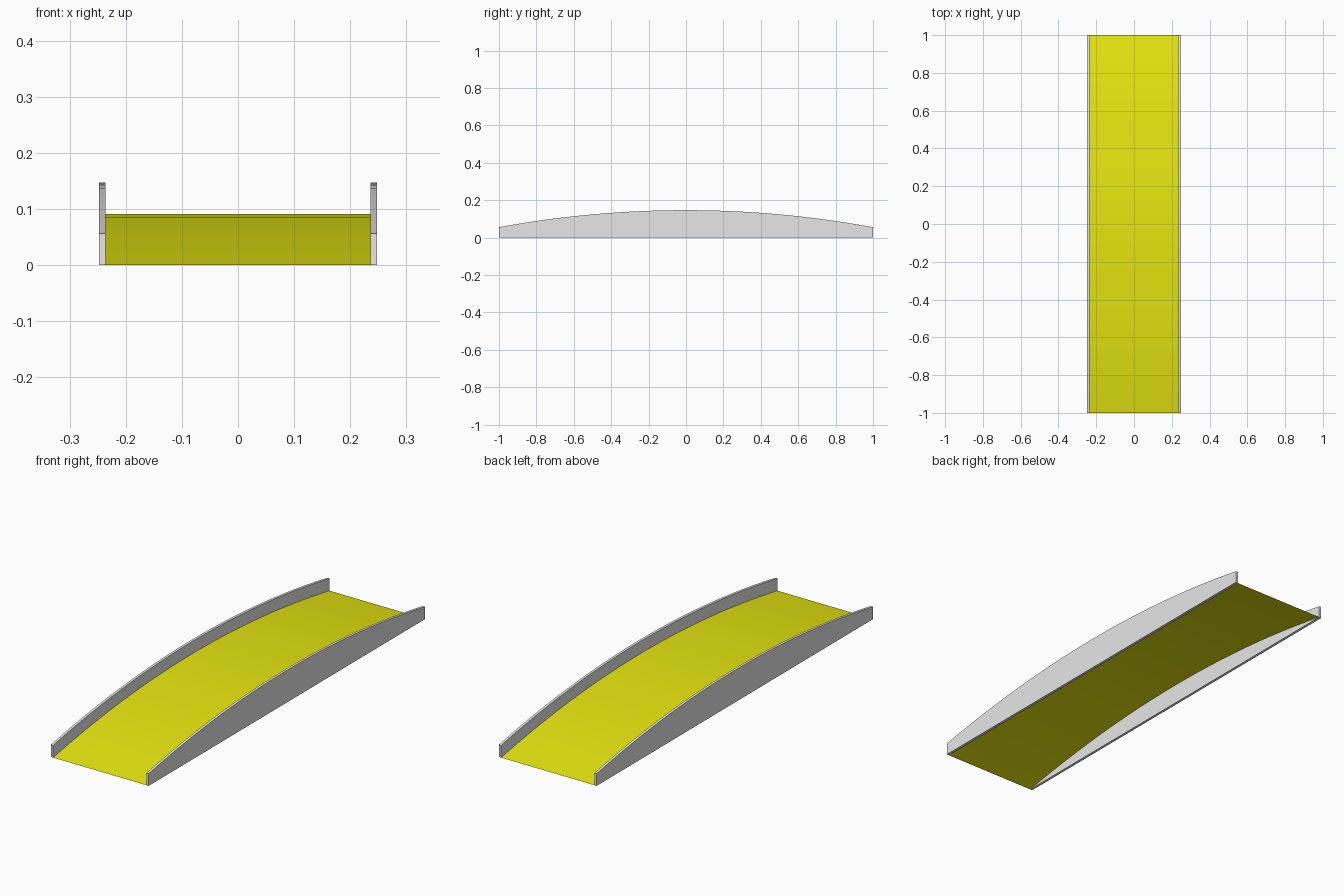
import bpy
import math

HALF_LENGTH = 1.0
RISE = 0.091          # height of the arch at mid-span
RAIL = 0.056          # wall height above the deck
INNER, OUTER = 0.236, 0.248
SEGMENTS = 24

if "Cube" in bpy.data.objects:
    bpy.data.objects.remove(bpy.data.objects["Cube"], do_unlink=True)


def make_material(name, colour):
    mat = bpy.data.materials.new(name)
    mat.use_nodes = True
    mat.diffuse_color = colour
    mat.node_tree.nodes["Principled BSDF"].inputs["Base Color"].default_value = colour
    return mat


def make_object(name, verts, faces, mat):
    mesh = bpy.data.meshes.new(name)
    mesh.from_pydata(verts, [], faces)
    mesh.materials.append(mat)
    mesh.update()
    obj = bpy.data.objects.new(name, mesh)
    bpy.context.collection.objects.link(obj)
    bpy.ops.object.select_all(action='DESELECT')
    obj.select_set(True)
    bpy.context.view_layer.objects.active = obj
    bpy.ops.object.shade_smooth_by_angle(angle=math.radians(30))
    return obj


# Circular arch profile as (y, z) points
radius = (HALF_LENGTH ** 2 + RISE ** 2) / (2 * RISE)
half_angle = math.asin(HALF_LENGTH / radius)
arch = []
for i in range(SEGMENTS + 1):
    a = half_angle * (2 * i / SEGMENTS - 1)
    arch.append((radius * math.sin(a), radius * math.cos(a) - radius + RISE))

yellow = make_material("yellow deck", (0.8, 0.8, 0.005, 1))
grey = make_material("grey wall", (0.8, 0.8, 0.8, 1))

# Arched deck: a thin sheet, open underneath
deck_verts = [(x, y, z) for y, z in arch for x in (-INNER, INNER)]
deck_faces = [(2 * i, 2 * i + 1, 2 * i + 3, 2 * i + 2) for i in range(SEGMENTS)]
make_object("deck", deck_verts, deck_faces, yellow)

# Side walls: flat bottom, arched top
outline = [(-HALF_LENGTH, 0), (HALF_LENGTH, 0)]
outline += [(y, z + RAIL) for y, z in reversed(arch)]
n = len(outline)
for name, x0, x1 in (("left_wall", INNER, OUTER), ("right_wall", -OUTER, -INNER)):
    verts = [(x, y, z) for x in (x0, x1) for y, z in outline]
    faces = [tuple(reversed(range(n))), tuple(range(n, 2 * n))]
    faces += [(i, (i + 1) % n, (i + 1) % n + n, i + n) for i in range(n)]
    make_object(name, verts, faces, grey)
